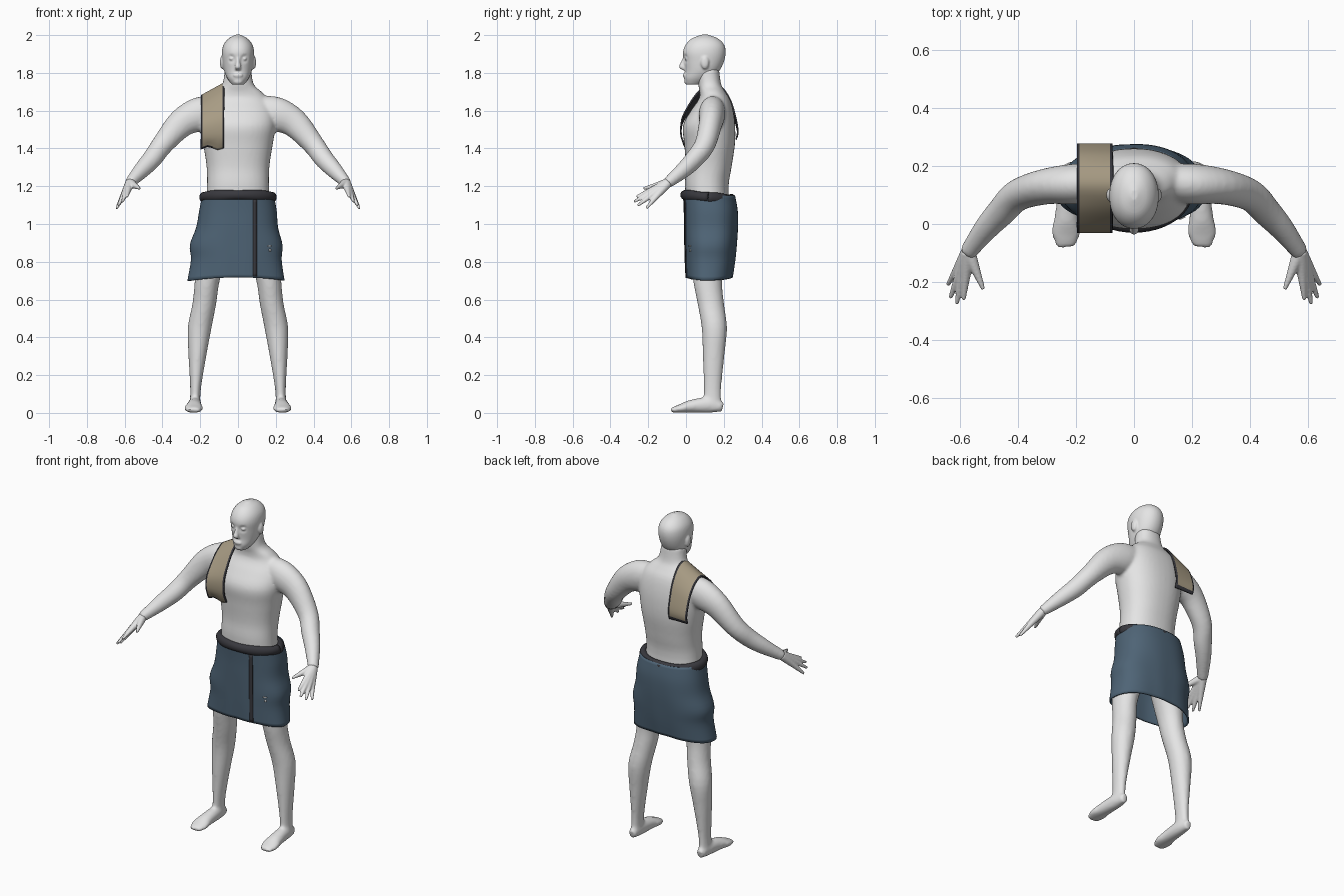
import bpy, bmesh, math
from mathutils import Vector
from mathutils.bvhtree import BVHTree

if "Cube" in bpy.data.objects:
    bpy.data.objects.remove(bpy.data.objects["Cube"])


def material(name, r, g, b):
    m = bpy.data.materials.new(name)
    m.use_nodes = True
    m.diffuse_color = (r, g, b, 1)
    m.node_tree.nodes["Principled BSDF"].inputs["Base Color"].default_value = (r, g, b, 1)
    return m


skin = material("pale grey skin", .78, .78, .78)
blue = material("slate blue cloth", .077, .127, .18)
tan = material("tan cloth", .39, .33, .23)
dark = material("dark trim", .04, .04, .048)


def spline(pts, n=4):
    """Catmull-Rom smoothing of a list of equally long tuples."""
    out, last = [], len(pts) - 1
    for i in range(last):
        near = [pts[min(max(i + k, 0), last)] for k in (-1, 0, 1, 2)]
        for t in (k / n for k in range(n)):
            out.append([.5 * (2 * b + (c - a) * t + (2 * a - 5 * b + 4 * c - d) * t * t
                              + (3 * b - a - 3 * c + d) * t ** 3) for a, b, c, d in zip(*near)])
    out.append(list(pts[-1]))
    return out


def tube(bm, stations, ref=None, side=1, segs=28, power=1, caps=True):
    """Loft of rings (x, y, z, radius a, radius b); flat rings when ref is None."""
    mids = [Vector((s[0] * side, s[1], s[2])) for s in stations]
    rings = []
    for i, (mid, s) in enumerate(zip(mids, stations)):
        u, v = Vector((1, 0, 0)), Vector((0, 1, 0))
        if ref:
            along = (mids[min(i + 1, len(mids) - 1)] - mids[max(i - 1, 0)]).normalized()
            v = (Vector(ref) - along * along.dot(Vector(ref))).normalized()
            u = along.cross(v)
        ring = []
        for k in range(segs):
            c, q = math.cos(math.tau * k / segs), math.sin(math.tau * k / segs)
            c, q = (math.copysign(abs(w) ** power, w) for w in (c, q))
            ring.append(bm.verts.new(mid + u * c * s[3] + v * q * s[4]))
        rings.append(ring)
    for a, b in zip(rings, rings[1:]):
        for k in range(segs):
            n = (k + 1) % segs
            bm.faces.new((a[k], a[n], b[n], b[k]))
    if caps:
        bm.faces.new(rings[0])
        bm.faces.new(rings[-1])


def ball(bm, x, y, z, sx, sy, sz):
    new = bmesh.ops.create_uvsphere(bm, u_segments=16, v_segments=10, radius=1)["verts"]
    bmesh.ops.scale(bm, vec=(sx, sy, sz), verts=new)
    bmesh.ops.translate(bm, vec=(x, y, z), verts=new)


def finish(name, bm, mats, recalc=True):
    if recalc:
        bmesh.ops.recalc_face_normals(bm, faces=bm.faces[:])
    mesh = bpy.data.meshes.new(name)
    bm.to_mesh(mesh)
    mesh.shade_smooth()
    for m in mats:
        mesh.materials.append(m)
    ob = bpy.data.objects.new(name, mesh)
    bpy.context.scene.collection.objects.link(ob)
    return ob


def flesh(name, bm, voxel, rounds):
    """Fuse overlapping volumes into one smooth skin."""
    ob = finish(name, bm, [skin])
    mod = ob.modifiers.new("fuse", 'REMESH')
    mod.mode, mod.voxel_size, mod.use_smooth_shade = 'VOXEL', voxel, True
    mod = ob.modifiers.new("soften", 'SMOOTH')
    mod.factor, mod.iterations = .5, rounds


def thicken(ob, depth, shift=0):
    mod = ob.modifiers.new("thickness", 'SOLIDIFY')
    mod.thickness, mod.offset, mod.material_offset = depth, -1, shift


# Torso, arms, legs and feet
body = bmesh.new()
torso = [(0, .13, .95, .18, .11), (0, .11, 1.18, .165, .115), (0, .12, 1.3, .166, .121),
         (0, .125, 1.42, .184, .134), (0, .122, 1.52, .198, .138), (0, .138, 1.6, .19, .112),
         (0, .15, 1.66, .16, .083), (0, .14, 1.7, .125, .068), (0, .125, 1.74, .083, .061),
         (0, .115, 1.82, .07, .06)]
tube(body, spline(torso), power=.88, segs=40)
arm = [(.1, .145, 1.61, .07, .06), (.2, .138, 1.583, .09, .07), (.3, .13, 1.533, .076, .062),
       (.4, .1, 1.42, .057, .055), (.455, .045, 1.345, .052, .05), (.51, -.015, 1.285, .044, .042),
       (.575, -.1, 1.215, .028, .03)]
leg = [(.1, .13, 1, .1, .11), (.135, .12, .85, .085, .095), (.163, .115, .7, .066, .077),
       (.178, .131, .58, .063, .07), (.203, .15, .45, .063, .067), (.215, .146, .3, .047, .057),
       (.225, .14, .12, .028, .046), (.228, .14, .02, .03, .05)]
foot = [(.228, .195, .03, .022, .024), (.228, .13, .042, .033, .042), (.232, .03, .035, .041, .035),
        (.235, -.03, .023, .05, .023), (.235, -.08, .013, .032, .013)]
for s in (1, -1):
    tube(body, spline(arm), ref=(0, 1, 0), side=s)
    tube(body, spline(leg), side=s)
    tube(body, spline(foot), ref=(0, 0, 1), side=s)
flesh("body", body, .009, 7)

# Hands: fingers fanning out from the wrist
hands = bmesh.new()
wrist = Vector((.572, -.095, 1.218))
tips = [(.52, -.225, 1.188), (.588, -.262, 1.145), (.612, -.275, 1.118),
        (.634, -.255, 1.098), (.643, -.21, 1.083)]
for s in (1, -1):
    for tip in tips:
        path = [(*wrist.lerp(Vector(tip), t), r, r)
                for t, r in ((0, .025), (.25, .021), (.5, .016), (.75, .0115), (1, .007))]
        tube(hands, spline(path), ref=(0, 0, 1), side=s, segs=14)
flesh("hands", hands, .005, 2)

# Head with face features
head = bmesh.new()
skull = [(0, .04, 1.738, .032, .04), (0, .062, 1.77, .056, .072), (0, .085, 1.81, .073, .091),
         (0, .095, 1.86, .082, .106), (0, .097, 1.91, .085, .113), (0, .1, 1.95, .076, .101),
         (0, .1, 1.982, .05, .069), (0, .1, 2.002, .012, .018)]
tube(head, spline(skull, 6), segs=64, power=.95)
for v in head.verts:
    gap = (v.co - Vector((math.copysign(.034, v.co.x), -.003, 1.876))).length
    v.co.y += .014 * max(0, 1 - gap / .026)
tube(head, spline([(0, -.004, 1.89, .009, .009), (0, -.014, 1.855, .011, .014),
                   (0, -.02, 1.83, .017, .017), (0, -.008, 1.815, .012, .01)]), segs=16)
ball(head, 0, -.006, 1.787, .026, .011, .012)
ball(head, 0, .006, 1.755, .026, .016, .016)
for s in (1, -1):
    ball(head, s * .034, .004, 1.875, .013, .012, .009)
    ball(head, s * .084, .1, 1.855, .012, .022, .035)
flesh("head", head, .0055, 2)

# Wrapped skirt with soft folds and an uneven hem
wrap = bmesh.new()
rings = [(0, .122, 1.15, .19, .138), (0, .131, 1.07, .205, .143), (-.004, .132, .98, .217, .143),
         (-.008, .13, .89, .245, .139), (-.007, .127, .81, .24, .134), (-.01, .122, .7, .256, .125)]
tube(wrap, spline(rings), segs=64, power=.85, caps=False)
for v in wrap.verts:
    low = min(1, max(0, (1.1 - v.co.z) / .4))
    angle = math.atan2(v.co.y - .13, v.co.x)
    swell = 1 + .014 * low * math.sin(7 * angle + 5 * v.co.z)
    v.co.x *= swell
    v.co.y = .13 + (v.co.y - .13) * swell
    v.co.z += max(0, .8 - v.co.z) * .17 * (1 - (v.co.x / .26) ** 2)
skirt = finish("skirt", wrap, [blue])
thicken(skirt, .008)
surface = BVHTree.FromBMesh(wrap)


def patch(name, x0, x1, z0, z1, rows, mat):
    """Thin plate laid on the front of the skirt."""
    bm = bmesh.new()
    grid = []
    for k in range(rows + 1):
        z = z0 + (z1 - z0) * k / rows
        row = []
        for x in (x0, (x0 + x1) / 2, x1):
            hit = surface.ray_cast(Vector((x, -1, z)), Vector((0, 1, 0)))[0]
            row.append(bm.verts.new(hit + Vector((0, -.004, 0))))
        grid.append(row)
    for a, b in zip(grid, grid[1:]):
        for i in (0, 1):
            bm.faces.new((a[i], a[i + 1], b[i + 1], b[i]))
    thicken(finish(name, bm, [mat], False), .006)


patch("skirt_edge_band", .08, .1, .722, 1.13, 24, dark)
patch("skirt_tear_upper", .158, .178, .88, .886, 1, skin)
patch("skirt_tear_lower", .166, .174, .855, .868, 1, skin)

# Rolled waistband
roll = bmesh.new()
path = []
for k in range(49):
    a = math.tau * k / 48
    path.append((.183 * math.cos(a), .117 + .125 * math.sin(a), 1.142 - .012 * math.sin(a),
                 .022, .027 + .002 * math.sin(5 * a)))
tube(roll, path, ref=(0, 0, 1), segs=14)
finish("waistband", roll, [dark])

# Cloth strip draped over the right shoulder, dark at its edges and inside
drape = bmesh.new()
profile = [(0, 1.4), (-.028, 1.46), (-.026, 1.54), (.012, 1.61), (.065, 1.675), (.13, 1.716),
           (.19, 1.695), (.237, 1.635), (.264, 1.56), (.278, 1.49), (.268, 1.445)]
columns = [-.197, -.188, -.162, -.135, -.108, -.083, -.074]
grid = []
for y, z in spline(profile):
    lift = min(1, max(0, (z - 1.45) / .25)) * .55
    grid.append([drape.verts.new((x, y, z + lift * (x + .135) - .008 * math.cos(x * 60) * (z < 1.43)))
                 for x in columns])
for j, (a, b) in enumerate(zip(grid, grid[1:])):
    for i in range(len(columns) - 1):
        f = drape.faces.new((a[i], a[i + 1], b[i + 1], b[i]))
        edge = i in (0, len(columns) - 2) or j > len(grid) - 4 or (j == 0 and i < 3)
        f.material_index = int(edge)
thicken(finish("shoulder_cloth", drape, [tan, dark], False), .008, 1)
